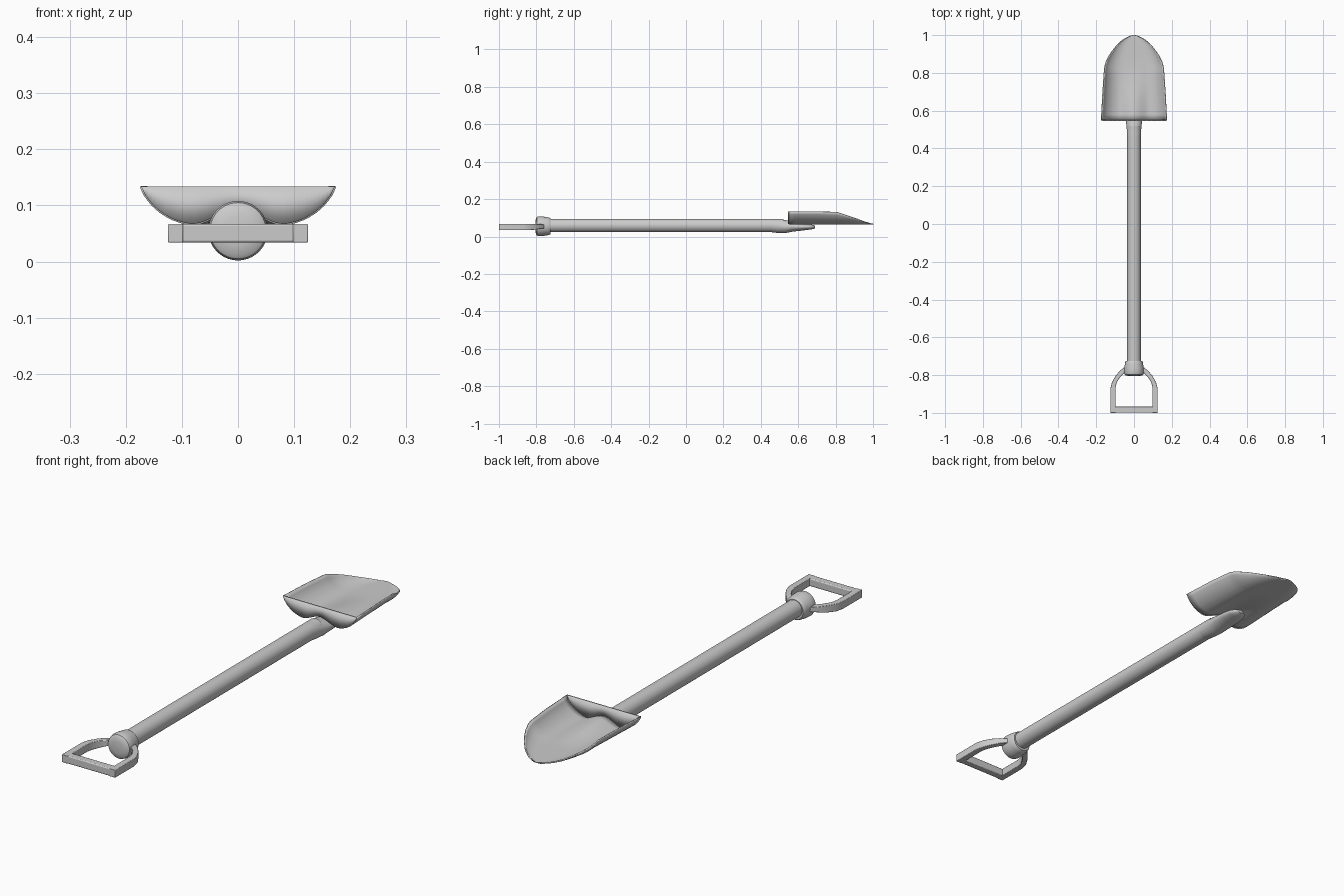
import bpy, math

if "Cube" in bpy.data.objects:
    bpy.data.objects.remove(bpy.data.objects["Cube"])

def make(name, verts, faces, angle=35, bevel=0):
    me = bpy.data.meshes.new(name)
    me.from_pydata(verts, [], faces)
    ob = bpy.data.objects.new(name, me)
    bpy.context.collection.objects.link(ob)
    bpy.ops.object.select_all(action='DESELECT')
    bpy.context.view_layer.objects.active = ob
    ob.select_set(True)
    bpy.ops.object.mode_set(mode='EDIT')
    bpy.ops.mesh.select_all(action='SELECT')
    bpy.ops.mesh.remove_doubles(threshold=0.0001)
    bpy.ops.mesh.normals_make_consistent(inside=False)
    bpy.ops.object.mode_set(mode='OBJECT')
    if bevel:
        b = ob.modifiers.new("Bevel", 'BEVEL')
        b.width, b.segments = bevel, 2
    bpy.ops.object.shade_smooth_by_angle(angle=math.radians(angle))
    return ob

def loft(name, rings, closed=True, caps=True, **kw):
    n = len(rings[0])
    verts = [v for r in rings for v in r]
    faces = []
    for i in range(len(rings) - 1):
        for j in range(n if closed else n - 1):
            k = (j + 1) % n
            faces.append((i*n + j, i*n + k, (i+1)*n + k, (i+1)*n + j))
    if caps and closed:
        faces += [tuple(range(n)), tuple(range((len(rings)-1)*n, len(rings)*n))]
    return make(name, verts, faces, **kw)

def tube(name, sections, n=40):
    # sections: y, half width, half height, centre z
    return loft(name, [[(a*math.cos(2*math.pi*i/n), y, c + b*math.sin(2*math.pi*i/n))
                        for i in range(n)] for y, a, b, c in sections])

def lerp(pts, x):
    for (a, p), (b, q) in zip(pts, pts[1:]):
        if x <= b:
            return p + (q - p)*(x - a)/(b - a)
    return pts[-1][1]

# Shaft
tube("shaft", [(-0.76, .036, .036, .059), (0.52, .036, .036, .059)])

# Socket: flares off the shaft and flattens into a tongue under the blade
tube("socket", [(.46, .036, .036, .059), (.49, .037, .038, .057), (.53, .041, .035, .053),
                (.57, .045, .027, .053), (.62, .046, .019, .051), (.66, .041, .014, .051),
                (.68, .030, .011, .051), (.69, .012, .007, .052)])

# Collar with domed end
tube("collar", [(y, r, r, .055) for y, r in
                [(-.806, .002), (-.805, .025), (-.802, .043), (-.797, .05), (-.785, .053),
                 (-.765, .052), (-.74, .048), (-.73, .046), (-.724, .042), (-.724, .033)]])

# Handle arms: outer xy, inner xy, bottom z, top z
arm = [(.125, -.97, .098, -.97, .034, .067), (.125, -.87, .098, -.865, .034, .067),
       (.117, -.838, .091, -.838, .034, .067), (.098, -.805, .075, -.812, .037, .067),
       (.075, -.777, .053, -.79, .042, .066), (.04, -.75, .02, -.775, .045, .064)]
arm[0] = (.125, -1.0, .098, -1.0, .034, .067)
for side, s in (("right", 1), ("left", -1)):
    loft("handle_arm_" + side, [[(s*a, b, z0), (s*c, d, z0), (s*c, d, z1), (s*a, b, z1)]
                                for a, b, c, d, z0, z1 in arm], bevel=.002)

# Handle grip bar
loft("handle_grip", [[(x, -.999, .034), (x, -.967, .034), (x, -.967, .067), (x, -.999, .067)]
                     for x in (-.11, .11)], bevel=.004)

# Blade: dished sheet with a central hump fading toward the pointed tip
width = [(.55, .173), (.7, .165), (.83, .156), (.86, .147), (.89, .132), (.92, .112),
         (.945, .092), (.965, .071), (.98, .051), (.991, .030), (.997, .015), (1, 0)]
rim = [(.55, .134), (.7, .134), (.81, .130), (.9, .1), (.95, .081), (1, .065)]
rise = [(0, 0), (.4, 0), (.52, .03), (.6, .08), (.7, .18), (.8, .34), (.88, .52), (.95, .74), (1, 1)]
M = 48

def section(y):
    w, top = lerp(width, y), lerp(rim, y)
    fade = max(0, 1 - (y - .55)/.3)
    fade = fade*fade*(3 - 2*fade)
    row = []
    for i in range(M + 1):
        x = w*(2*i/M - 1)
        hump = .026*fade*(.5 + .5*math.cos(math.pi*min(1, abs(x)/.088)))
        row.append((x, y, .066 + (top - .066)*lerp(rise, abs(2*i/M - 1)) + hump))
    return row

ys = [.55, .58, .61, .64, .67, .7, .73, .76, .79, .81] + [p[0] for p in width[2:]]
blade = loft("blade", [section(y) for y in ys], closed=False, angle=40)

# Back wall closing the wide end of the scoop
low = section(.55)
wall = loft("blade_back_wall", [[(x, .549, z) for x, y, z in low],
                                [(x, .549, .134) for x, y, z in low]], closed=False)
for ob, t in ((blade, .005), (wall, .006)):
    m = ob.modifiers.new("Thickness", 'SOLIDIFY')
    m.thickness, m.offset = t, 0
